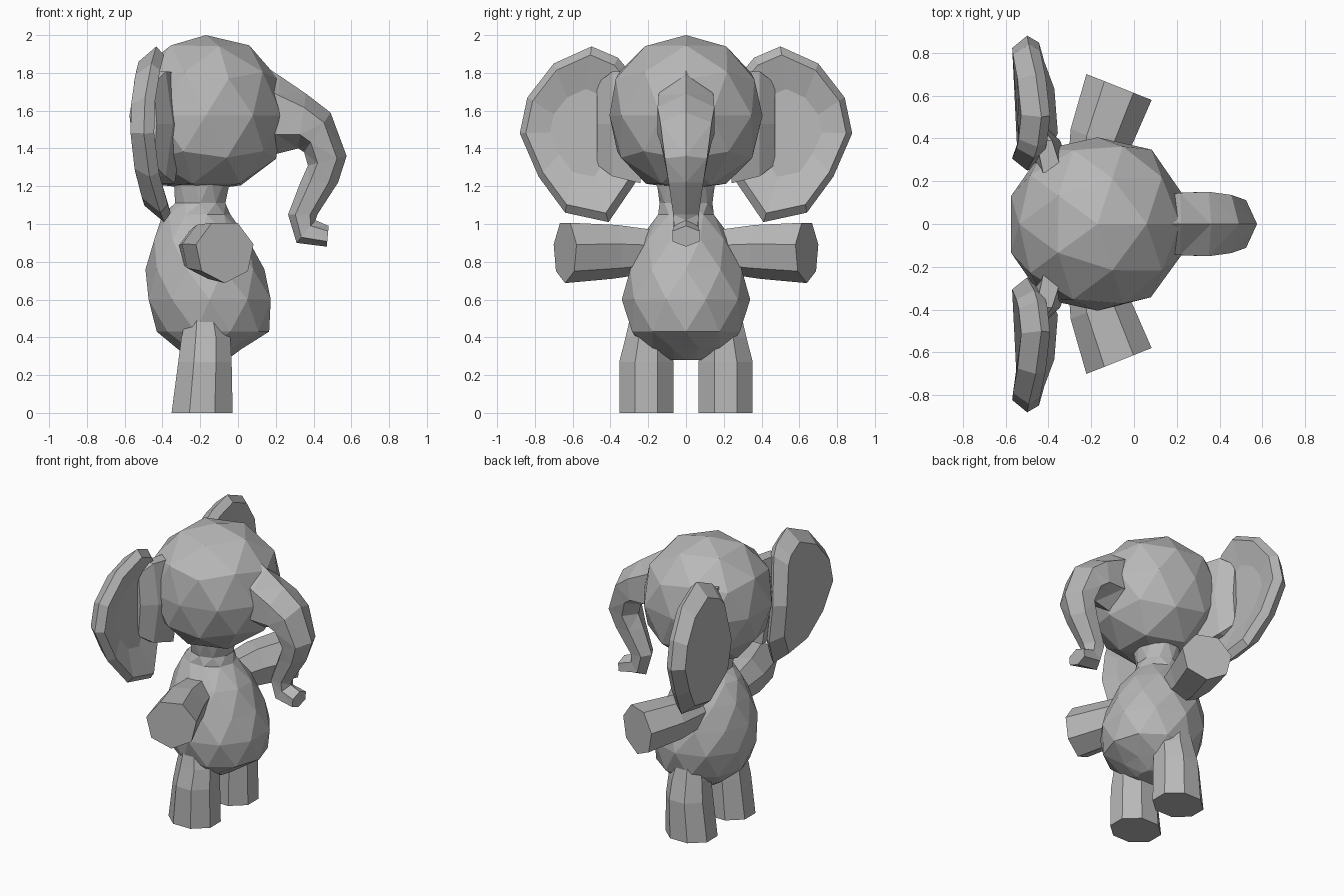
import bpy, bmesh, random
from math import cos, sin, pi
from mathutils import Vector

random.seed(4)
if "Cube" in bpy.data.objects:
    bpy.data.objects.remove(bpy.data.objects["Cube"])

grey = bpy.data.materials.new("elephant grey")
grey.use_nodes = True
tone = (0.48, 0.48, 0.48, 1)
grey.diffuse_color = tone
grey.node_tree.nodes["Principled BSDF"].inputs["Base Color"].default_value = tone


def finish(name, bm):
    bmesh.ops.recalc_face_normals(bm, faces=bm.faces)
    mesh = bpy.data.meshes.new(name)
    bm.to_mesh(mesh)
    bm.free()
    mesh.materials.append(grey)
    obj = bpy.data.objects.new(name, mesh)
    bpy.context.collection.objects.link(obj)
    return obj


def loft(name, rings, triangles=False):
    """Skin a list of equal-length point rings and cap both ends."""
    bm = bmesh.new()
    loops = [[bm.verts.new(p) for p in ring] for ring in rings]
    n = len(loops[0])
    for a, b in zip(loops, loops[1:]):
        for i in range(n):
            j = (i + 1) % n
            bm.faces.new((a[i], a[j], b[j], b[i]))
    bm.faces.new(loops[0])
    bm.faces.new(loops[-1])
    if triangles:
        bmesh.ops.triangulate(bm, faces=[f for f in bm.faces if len(f.verts) == 4],
                              quad_method='SHORT_EDGE')
    return finish(name, bm)


def oval(center, u, v, n, turn=0.0):
    """Ring of n points around center spanned by half-axes u and v."""
    c, u, v = Vector(center), Vector(u), Vector(v)
    angles = [2 * pi * (i + turn) / n for i in range(n)]
    return [c + u * cos(a) + v * sin(a) for a in angles]


# Head: faceted ball, slightly boxy, with a flattened underside
bm = bmesh.new()
bmesh.ops.create_icosphere(bm, subdivisions=2, radius=1)
for v in bm.verts:
    r = 0.43 + random.uniform(-0.008, 0.008)
    v.co = Vector((max(-0.575, min(0.23, -0.17 + r * v.co.x)),
                   max(-0.405, min(0.405, r * v.co.y)),
                   max(1.18, min(2.0, 1.575 + r * v.co.z))))
finish("head", bm)

# Body and neck: height, back x, front x, half width
body = [(0.28, -0.24, -0.06, 0.10), (0.34, -0.33, 0.03, 0.22),
        (0.43, -0.43, 0.165, 0.30), (0.60, -0.49, 0.19, 0.34),
        (0.76, -0.49, 0.14, 0.31), (0.92, -0.455, 0.065, 0.245),
        (1.05, -0.40, -0.04, 0.155), (1.11, -0.34, -0.06, 0.14),
        (1.24, -0.34, -0.04, 0.165)]
loft("body", [oval(((b + f) / 2, 0, z), ((f - b) / 2, 0, 0), (0, w, 0), 10, 0.5 * (k % 2))
              for k, (z, b, f, w) in enumerate(body)], True)

# Trunk: outer x, z, inner x, z, half width
trunk = [(0.04, 1.90, 0.05, 1.42, 0.12), (0.22, 1.785, 0.20, 1.37, 0.15),
         (0.36, 1.69, 0.32, 1.40, 0.155), (0.49, 1.59, 0.35, 1.38, 0.14),
         (0.575, 1.36, 0.37, 1.31, 0.115), (0.53, 1.22, 0.33, 1.22, 0.095),
         (0.42, 1.05, 0.265, 1.05, 0.07), (0.41, 1.02, 0.31, 0.90, 0.065),
         (0.48, 0.99, 0.47, 0.88, 0.075)]
loft("trunk", [oval(((a + c) / 2, 0, (b + d) / 2), ((a - c) / 2, 0, (b - d) / 2),
                    (0, w * 1.12, 0), 6) for a, b, c, d, w in trunk], True)

# Ear outline in y, z
ear = [(0.31, 1.82), (0.36, 1.88), (0.50, 1.94), (0.70, 1.85), (0.84, 1.67),
       (0.88, 1.48), (0.78, 1.25), (0.64, 1.06), (0.41, 1.01), (0.26, 1.23),
       (0.25, 1.50)]


def ear_ring(side, scale, offset):
    ring = []
    for y, z in ear:
        y, z = 0.56 + (y - 0.56) * scale, 1.49 + (z - 1.49) * scale
        ring.append((-0.50 + 0.4 * (z - 1.53) ** 2 + offset, side * y, z))
    return ring


for side, label in ((1, "left"), (-1, "right")):
    # Ear: shallow front, bevelled rim, flat back
    loft(label + "_ear", [ear_ring(side, s, d) for s, d in
                          ((0.5, 0.04), (0.9, 0.055), (1.0, 0.0), (0.82, -0.07))])

    # Ear root: wedge joining the ear to the side of the head
    loft(label + "_ear_root", [oval((x, side * y, z), (u, 0, 0), (0, 0, h), 6)
                               for x, y, z, u, h in ((-0.38, 0.24, 1.51, 0.09, 0.34),
                                                     (-0.42, 0.39, 1.53, 0.075, 0.32),
                                                     (-0.46, 0.47, 1.53, 0.03, 0.25))])

    # Arm: reaches sideways and a little forward, widening to a flat end
    arm = [((-0.21, 0.15, 0.86), 0.115), ((-0.16, 0.39, 0.86), 0.15),
           ((-0.07, 0.64, 0.855), 0.168)]
    loft(label + "_arm", [oval((x, side * y, z), (0.93 * r, side * -0.37 * r, 0),
                               (0, 0, r), 7, 0.25) for (x, y, z), r in arm])

    # Leg: tapers upward into the body
    leg = [(0.0, -0.19, 0.21, 0.175, 0.155), (0.27, -0.175, 0.21, 0.153, 0.155),
           (0.40, -0.17, 0.20, 0.14, 0.13), (0.60, -0.18, 0.19, 0.08, 0.09)]
    loft(label + "_leg", [oval((x, side * y, z), (rx, 0, 0), (0, side * ry, 0), 8, 0.5)
                          for z, x, y, rx, ry in leg])
